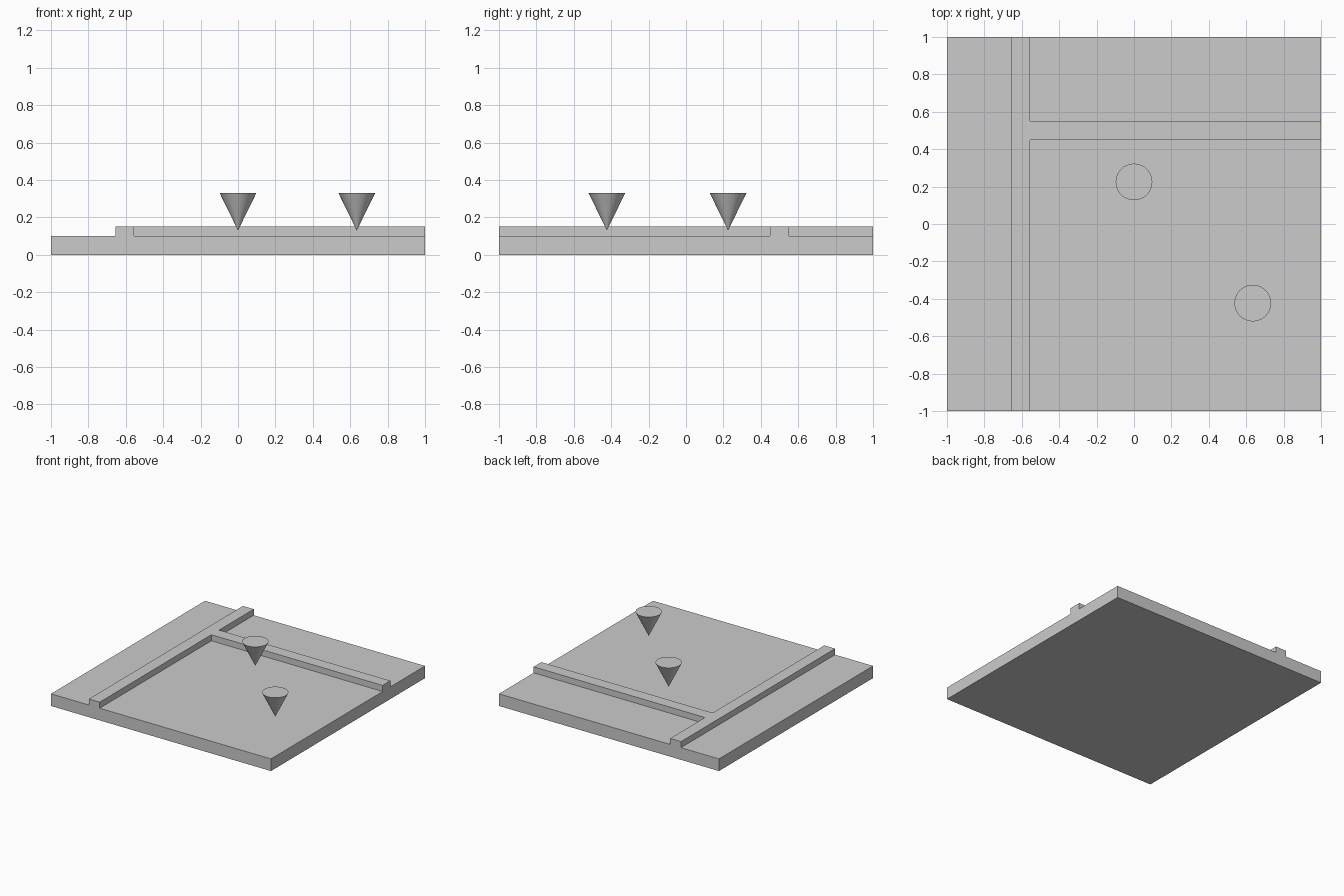
import bpy
import bmesh
from mathutils import Matrix, Vector

default = bpy.data.objects.get("Cube")
if default:
    bpy.data.objects.remove(default, do_unlink=True)

grey = bpy.data.materials.new("plain_grey")
grey.use_nodes = True
COLOUR = (0.6, 0.6, 0.6, 1)
grey.diffuse_color = COLOUR
grey.node_tree.nodes["Principled BSDF"].inputs["Base Color"].default_value = COLOUR

BASE_TOP, RIDGE_HEIGHT = 0.1, 0.05
RIDGE_X = (-0.655, -0.557)
RIDGE_Y = (0.45, 0.55)


def add_object(name, bm):
    mesh = bpy.data.meshes.new(name)
    bm.to_mesh(mesh)
    bm.free()
    mesh.materials.append(grey)
    obj = bpy.data.objects.new(name, mesh)
    bpy.context.collection.objects.link(obj)
    return obj


def slice_mesh(bm, point, normal):
    bmesh.ops.bisect_plane(bm, geom=bm.verts[:] + bm.edges[:] + bm.faces[:],
                           plane_co=point, plane_no=normal)


def on_ridge(face):
    c = face.calc_center_median()
    along_y = RIDGE_X[0] < c.x < RIDGE_X[1]
    along_x = c.x > RIDGE_X[1] and RIDGE_Y[0] < c.y < RIDGE_Y[1]
    return face.normal.z > 0.9 and (along_y or along_x)


# Square slab with a T-shaped ridge raised from its top
bm = bmesh.new()
bmesh.ops.create_cube(bm, size=1, matrix=Matrix.Translation((0, 0, BASE_TOP / 2))
                      @ Matrix.Diagonal((2, 2, BASE_TOP, 1)))
for x in RIDGE_X:
    slice_mesh(bm, (x, 0, 0), (1, 0, 0))
for y in RIDGE_Y:
    slice_mesh(bm, (0, y, 0), (0, 1, 0))
bm.normal_update()
ridge = [f for f in bm.faces if on_ridge(f)]
raised = bmesh.ops.extrude_face_region(bm, geom=ridge)["geom"]
bmesh.ops.delete(bm, geom=ridge, context="FACES")
bmesh.ops.translate(bm, vec=Vector((0, 0, RIDGE_HEIGHT)),
                    verts=[g for g in raised if isinstance(g, bmesh.types.BMVert)])
bmesh.ops.recalc_face_normals(bm, faces=bm.faces[:])
bmesh.ops.dissolve_limit(bm, angle_limit=0.01, verts=bm.verts[:], edges=bm.edges[:])
add_object("ridged_base", bm)

# Floating cones with the point down
for name, x, y in (("back_cone", 0, 0.225), ("front_cone", 0.635, -0.423)):
    bm = bmesh.new()
    bmesh.ops.create_cone(bm, cap_ends=True, segments=32,
                          radius1=0, radius2=0.098, depth=0.2)
    bmesh.ops.remove_doubles(bm, verts=bm.verts[:], dist=0.0001)
    bmesh.ops.recalc_face_normals(bm, faces=bm.faces[:])
    add_object(name, bm).location = (x, y, 0.23)
